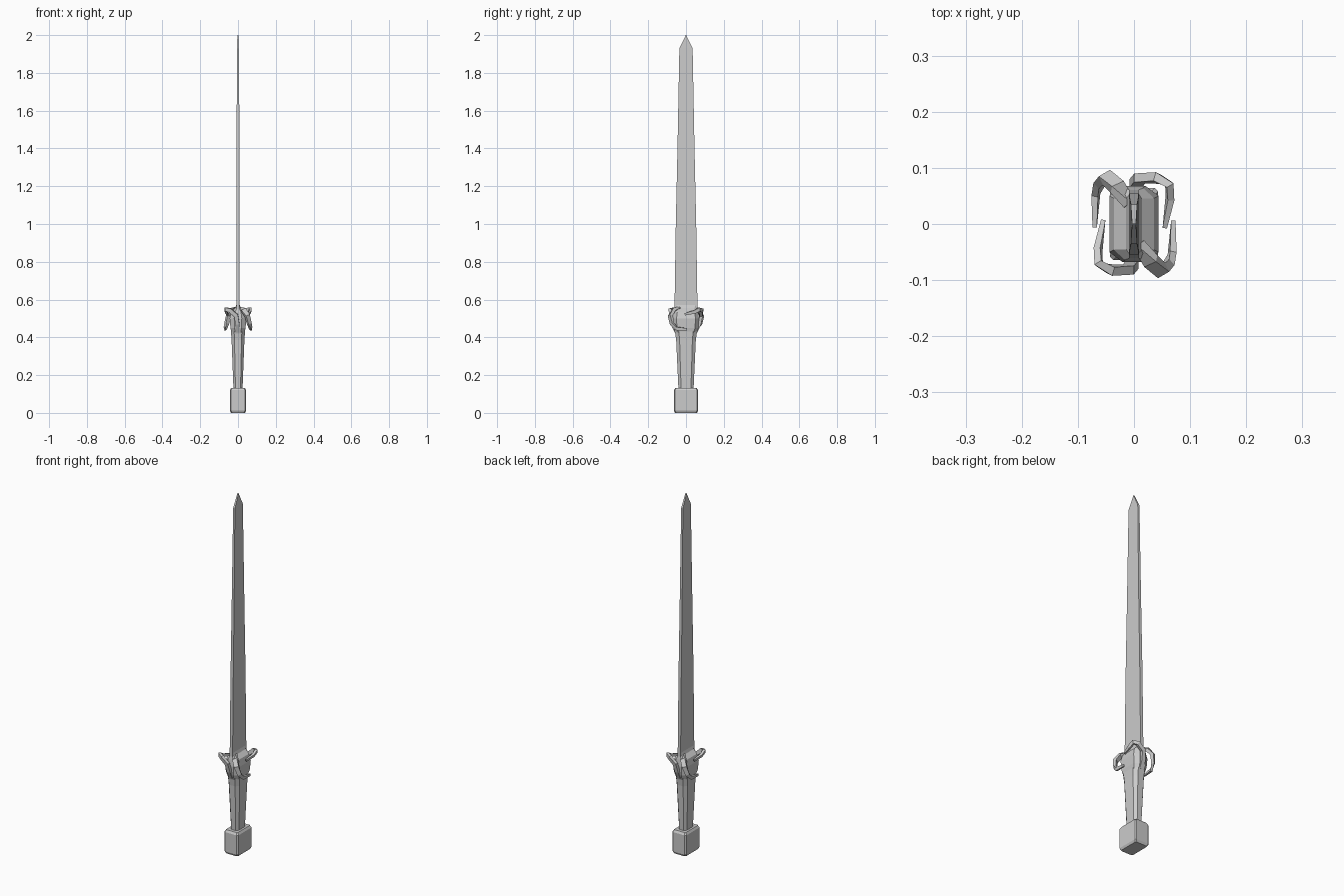
import bpy, bmesh
from mathutils import Vector, Matrix

if "Cube" in bpy.data.objects:
    bpy.data.objects.remove(bpy.data.objects["Cube"])


def finish(name, bm):
    bmesh.ops.recalc_face_normals(bm, faces=bm.faces)
    me = bpy.data.meshes.new(name)
    bm.to_mesh(me)
    bm.free()
    ob = bpy.data.objects.new(name, me)
    bpy.context.collection.objects.link(ob)
    return ob


def skin(name, rings):
    """Bridge a list of equal point rings and cap both ends."""
    bm = bmesh.new()
    vs = [[bm.verts.new(p) for p in r] for r in rings]
    n = len(vs[0])
    for a, b in zip(vs, vs[1:]):
        for i in range(n):
            j = (i + 1) % n
            bm.faces.new((a[i], a[j], b[j], b[i]))
    bm.faces.new(vs[0][::-1])
    bm.faces.new(vs[-1])
    return finish(name, bm)


def section(z, hx, hy, cx=0, cy=0):
    """Rectangle with half sizes hx, hy; cx, cy cut the corners."""
    if not cx:
        return [(hx, -hy, z), (hx, hy, z), (-hx, hy, z), (-hx, -hy, z)]
    return [(hx, -hy + cy, z), (hx, hy - cy, z), (hx - cx, hy, z), (-hx + cx, hy, z),
            (-hx, hy - cy, z), (-hx, -hy + cy, z), (-hx + cx, -hy, z), (hx - cx, -hy, z)]


def claw(name, path, turn):
    """Tapered four-sided claw; path rows are x, y, z, half width, half depth."""
    rot = Matrix.Rotation(turn, 3, 'Z')
    pts = [Vector(p[:3]) for p in path]
    rings = []
    for i, p in enumerate(pts):
        t = (pts[min(i + 1, len(pts) - 1)] - pts[max(i - 1, 0)]).normalized()
        out = Vector((p.x, p.y, 0)).normalized()
        out = (out - t * out.dot(t)).normalized()
        side = t.cross(out)
        w, d = path[i][3:]
        rings.append([rot @ (p + side * a * w + out * b * d)
                      for a, b in ((1, 1), (-1, 1), (-1, -1), (1, -1))])
    return skin(name, rings)


# Pommel block with slightly rounded ends
skin("pommel", [section(z, x, y, .006, .006) for z, x, y in (
    (0, .037, .058), (.012, .043, .064), (.12, .043, .064), (.132, .036, .057))])

# Tapered octagonal grip
skin("grip", [section(z, x, y, x * .45, y * .35) for z, x, y in (
    (.125, .024, .040), (.385, .034, .052), (.43, .037, .058))])

# Guard body narrowing towards the blade
skin("guard", [section(*s) for s in (
    (.415, .033, .055, .018, .018), (.45, .040, .066, .022, .018),
    (.50, .044, .068, .024, .018), (.535, .036, .064, .020, .018),
    (.555, .014, .060, .008, .015), (.572, .009, .058, .003, .006))])

# Flat blade with a pointed tip
skin("blade", [section(z, x, y) for z, x, y in (
    (.54, .009, .061), (1.0, .0085, .054), (1.4, .0075, .045),
    (1.93, .0055, .035), (1.98, .004, .010), (2.0, .003, .001))])

# Claws: one kind sweeps down, the other sweeps up; each repeats at 180 degrees
falling = [(.008, -.035, .548, .013, .008), (.030, -.066, .543, .013, .009),
           (.049, -.083, .515, .012, .009), (.060, -.074, .472, .011, .007),
           (.068, -.052, .447, .009, .006), (.070, .006, .442, .006, .004)]
rising = [(.002, .052, .430, .010, .009), (.003, .072, .470, .011, .008),
          (.010, .081, .515, .011, .008), (.042, .082, .543, .011, .008),
          (.063, .070, .548, .010, .007), (.064, .045, .535, .009, .006),
          (.055, -.006, .522, .006, .004)]
for k in range(2):
    claw(f"falling_claw_{k + 1}", falling, k * 3.14159265)
    claw(f"rising_claw_{k + 1}", rising, k * 3.14159265)
